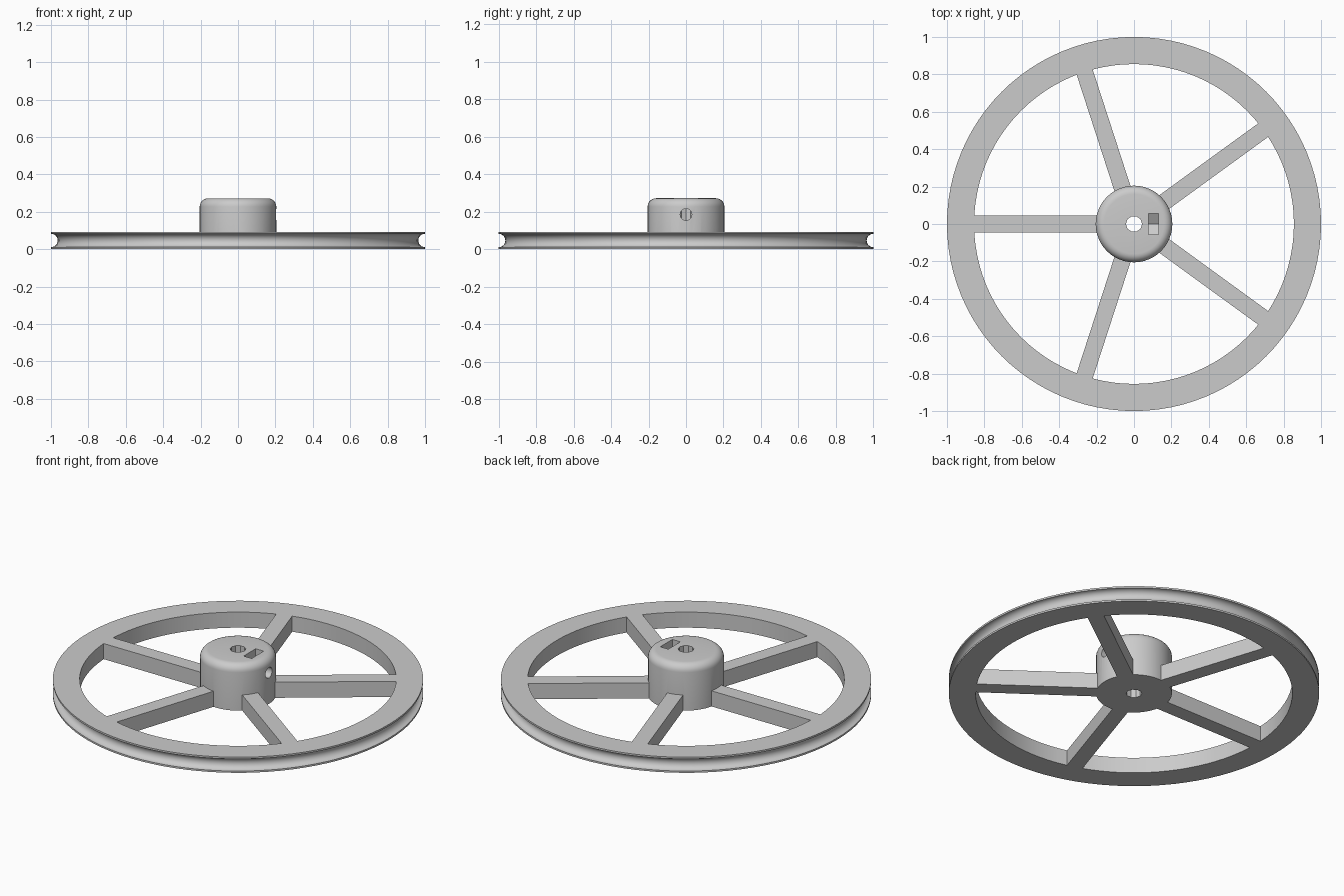
import bpy, bmesh, math
from mathutils import Matrix, Vector

cube = bpy.data.objects.get("Cube")
if cube:
    bpy.data.objects.remove(cube, do_unlink=True)

grey = bpy.data.materials.new("plain grey")
grey.use_nodes = True
colour = (0.6, 0.6, 0.6, 1)
grey.diffuse_color = colour
grey.node_tree.nodes["Principled BSDF"].inputs["Base Color"].default_value = colour

HEIGHT = 0.093
HUB_R, HUB_TOP, FILLET = 0.205, 0.272, 0.045
SCREW_Z = 0.185


def make_object(name, bm):
    bmesh.ops.recalc_face_normals(bm, faces=bm.faces)
    mesh = bpy.data.meshes.new(name)
    bm.to_mesh(mesh)
    bm.free()
    mesh.materials.append(grey)
    obj = bpy.data.objects.new(name, mesh)
    bpy.context.collection.objects.link(obj)
    return obj


def lathe(name, profile, segments):
    """Spin a closed (radius, z) profile around the z axis."""
    bm = bmesh.new()
    verts = [bm.verts.new((r, 0, z)) for r, z in profile]
    edges = [bm.edges.new((a, b)) for a, b in zip(verts, verts[1:] + verts[:1])]
    bmesh.ops.spin(bm, geom=verts + edges, axis=(0, 0, 1), cent=(0, 0, 0),
                   steps=segments, angle=math.tau, use_merge=True)
    bmesh.ops.remove_doubles(bm, verts=bm.verts, dist=1e-5)
    return make_object(name, bm)


def prism(name, outline, direction):
    """Extrude a polygon along a direction."""
    bm = bmesh.new()
    face = bm.faces.new([bm.verts.new(p) for p in outline])
    new = bmesh.ops.extrude_face_region(bm, geom=[face])["geom"]
    bmesh.ops.translate(bm, vec=Vector(direction),
                        verts=[v for v in new if isinstance(v, bmesh.types.BMVert)])
    return make_object(name, bm)


def boolean(target, tool, operation):
    mod = target.modifiers.new(operation.lower(), "BOOLEAN")
    mod.operation, mod.solver, mod.object = operation, "EXACT", tool
    bpy.context.view_layer.objects.active = target
    bpy.ops.object.modifier_apply(modifier=mod.name)
    bpy.data.objects.remove(tool, do_unlink=True)


def circle(radius, count, to_point):
    return [to_point(radius * math.cos(math.tau * i / count),
                     radius * math.sin(math.tau * i / count)) for i in range(count)]


# Rim with a round cord groove
groove_r, arc = 0.036, 12
groove = [(1 - groove_r * math.sin(math.pi * i / arc),
           HEIGHT / 2 - groove_r * math.cos(math.pi * i / arc)) for i in range(arc + 1)]
rim = lathe("grooved_rim", [(0.855, 0), (1, 0)] + groove + [(1, HEIGHT), (0.855, HEIGHT)], 96)

# Hub with a rounded top edge
round_edge = [(HUB_R - FILLET + FILLET * math.cos(math.pi / 2 * i / 6),
               HUB_TOP - FILLET + FILLET * math.sin(math.pi / 2 * i / 6)) for i in range(7)]
hub = lathe("hub", [(0, 0), (HUB_R, 0)] + round_edge + [(0, HUB_TOP)], 48)

# Five spokes joining hub and rim
wheel = rim
wheel.name = "pulley_wheel"
boolean(wheel, hub, "UNION")
for i in range(5):
    bm = bmesh.new()
    bmesh.ops.create_cube(bm, size=1)
    bmesh.ops.scale(bm, vec=(0.76, 0.09, HEIGHT), verts=bm.verts)
    bmesh.ops.translate(bm, vec=(0.5, 0, HEIGHT / 2), verts=bm.verts)
    bmesh.ops.transform(bm, matrix=Matrix.Rotation(math.radians(36 + 72 * i), 4, "Z"),
                        verts=bm.verts)
    boolean(wheel, make_object("spoke", bm), "UNION")

# Axle bore, set screw hole and hexagonal nut slot
boolean(wheel, prism("bore", circle(0.043, 10, lambda a, b: (a, b, -0.1)),
                     (0, 0, 0.6)), "DIFFERENCE")
boolean(wheel, prism("screw_hole", circle(0.031, 20, lambda a, b: (0, a, SCREW_Z + b)),
                     (0.4, 0, 0)), "DIFFERENCE")
slot = [(0.077, -0.057, 0.4), (0.077, -0.057, 0.152), (0.077, 0, 0.119),
        (0.077, 0.057, 0.152), (0.077, 0.057, 0.4)]
boolean(wheel, prism("nut_slot", slot, (0.053, 0, 0)), "DIFFERENCE")

bpy.ops.object.select_all(action="DESELECT")
wheel.select_set(True)
bpy.context.view_layer.objects.active = wheel
bpy.ops.object.shade_smooth_by_angle(angle=math.radians(30))
